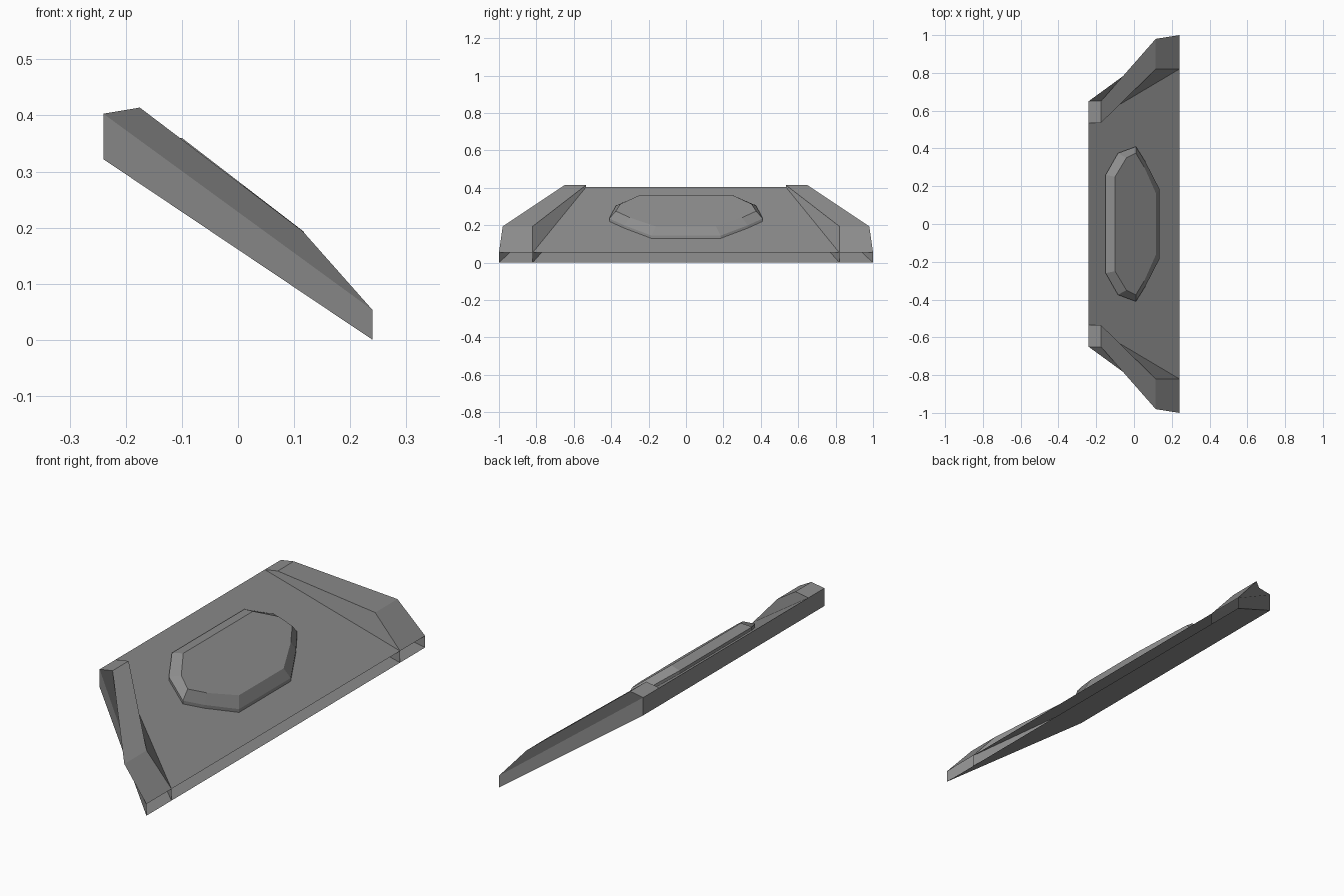
import bpy
import bmesh

if "Cube" in bpy.data.objects:
    bpy.data.objects.remove(bpy.data.objects["Cube"])

# Dark grey paint shared by all parts
paint = bpy.data.materials.new("dark_grey")
paint.diffuse_color = (0.27, 0.27, 0.27, 1.0)
paint.use_nodes = True
paint.node_tree.nodes["Principled BSDF"].inputs["Base Color"].default_value = paint.diffuse_color


def make_mesh(name, verts, faces):
    mesh = bpy.data.meshes.new(name)
    mesh.from_pydata(verts, [], faces)
    mesh.materials.append(paint)
    bm = bmesh.new()
    bm.from_mesh(mesh)
    bmesh.ops.recalc_face_normals(bm, faces=bm.faces)
    bm.to_mesh(mesh)
    bm.free()
    obj = bpy.data.objects.new(name, mesh)
    bpy.context.collection.objects.link(obj)
    return obj


def plate_z(x):
    return 0.403 - 0.729 * (x + 0.24)


# Sloping centre panel: underside, rear edge and top, open along its low edge
section = [(0.24, 0.0, 0.82), (-0.24, 0.322, 0.535),
           (-0.24, 0.403, 0.535), (0.24, 0.053, 0.82)]
verts = [(x, s * y, z) for s in (-1, 1) for x, z, y in section]
make_mesh("sloping_panel", verts, [(i, i + 4, i + 5, i + 1) for i in range(3)])

# Raised side rails: one profile lofted from inner to outer edge, open low end
profile = [(-0.24, 0.322), (-0.24, 0.403), (-0.175, 0.414),
           (0.115, 0.194), (0.24, 0.053), (0.24, 0.0)]
inner_y = [0.535, 0.535, 0.535, 0.82, 0.82, 0.82]
outer_y = [0.65, 0.65, 0.65, 0.98, 1.0, 1.0]
wall = [(0, 1, 4, 5), (1, 2, 3, 4)]
for side, s in (("left", -1), ("right", 1)):
    verts = [(x, s * y, z) for ys in (inner_y, outer_y)
             for (x, z), y in zip(profile, ys)]
    faces = [(i, i + 1, i + 7, i + 6) for i in range(4)] + [(5, 0, 6, 11)]
    faces += [tuple(reversed(f)) for f in wall]
    faces += [tuple(i + 6 for i in f) for f in wall]
    make_mesh(side + "_rail", verts, faces)

# Raised hatch in the middle: short upright lip, bevel, then flat top
base = [(-0.15, 0.26), (-0.085, 0.375), (0.01, 0.41), (0.06, 0.33), (0.135, 0.185)]
top = [(-0.1, 0.25), (-0.04, 0.35), (0.01, 0.375), (0.055, 0.3), (0.117, 0.16)]


def ring(half, lift, slope=0.0):
    full = half + [(x, -y) for x, y in reversed(half)]
    return [(x, y, plate_z(x) + lift + slope * x) for x, y in full]


verts = ring(base, 0.0) + ring(base, 0.015) + ring(top, 0.055, -0.04)
n = 2 * len(base)
faces = [(k + (i + 1) % n, k + i, k + i + n, k + (i + 1) % n + n)
         for k in (0, n) for i in range(n)]
faces.append(tuple(reversed(range(2 * n, 3 * n))))
make_mesh("raised_hatch", verts, faces)
